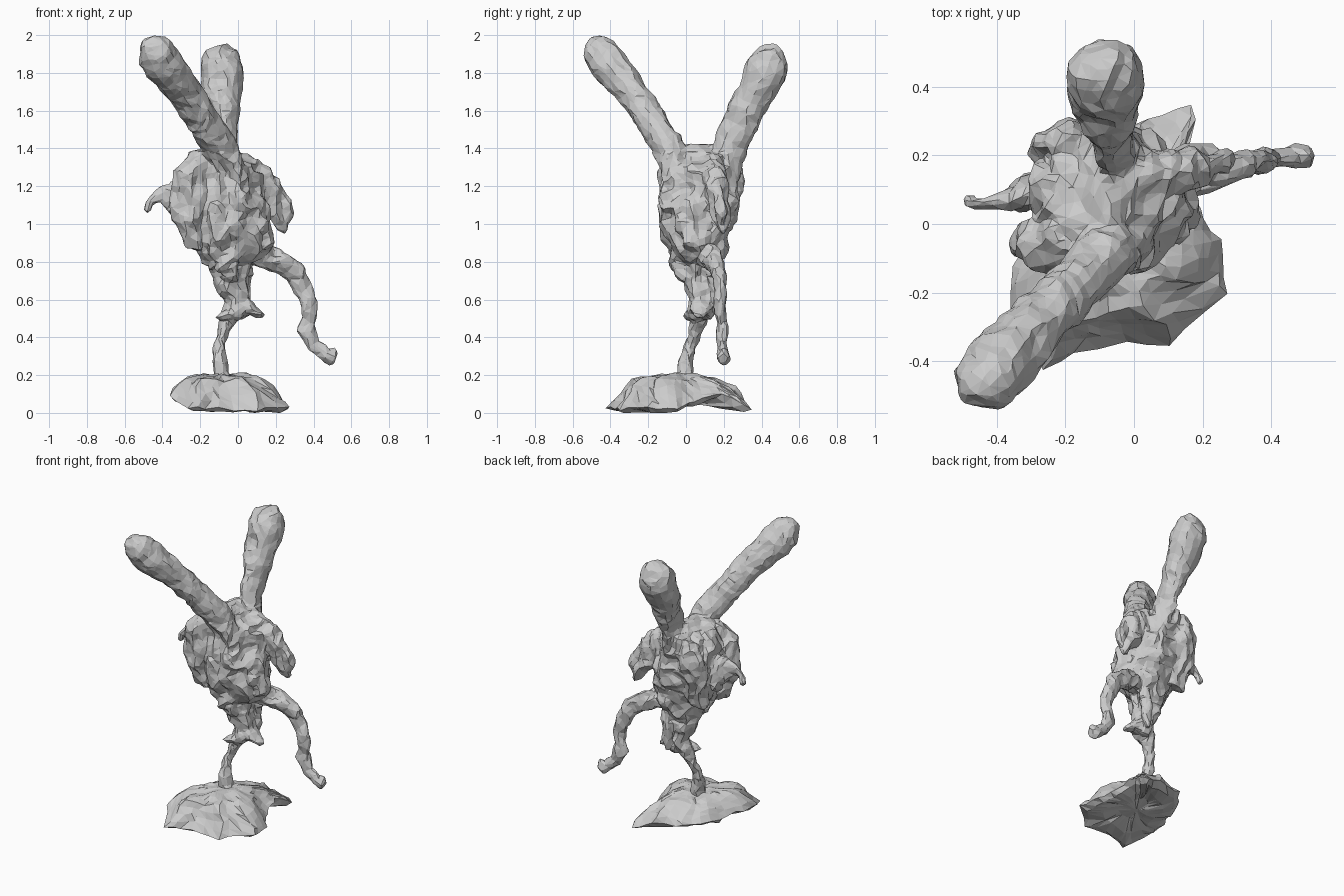
import bpy, bmesh, math
from mathutils import Vector, noise


def crumple(p, amp, freq):
    # mixed broad and fine noise, like crushed foil
    return (noise.noise_vector(p * freq) + 0.5 * noise.noise_vector(p * freq * 2.3 + Vector((5, 1, 9)))) * amp


def spline(a, b, c, d, t):
    return 0.5 * ((2 * b) + (c - a) * t + (2 * a - 5 * b + 4 * c - d) * t * t + (3 * b - a - 3 * c + d) * t ** 3)


def finish(name, bm):
    bmesh.ops.recalc_face_normals(bm, faces=bm.faces)
    me = bpy.data.meshes.new(name)
    bm.to_mesh(me)
    bm.free()
    ob = bpy.data.objects.new(name, me)
    bpy.context.collection.objects.link(ob)
    return ob


def bridge(bm, r1, r2):
    n = len(r1)
    for i in range(n):
        j = (i + 1) % n
        q = (r1[i], r1[j], r2[j], r2[i])
        bm.faces.new(q[:3])
        bm.faces.new((q[0], q[2], q[3]))


parts = []


def loft(name, pts, sides=14, steps=4, amp=0.012, freq=9, pleats=0.0, level=False):
    """pts: (x, y, z, half width, half depth); depth runs roughly along y."""
    P = [Vector(p[:3]) for p in pts]
    bm = bmesh.new()
    rings = []
    last = len(P) - 1
    for i in range(last):
        a, b, c, d = P[max(i - 1, 0)], P[i], P[i + 1], P[min(i + 2, last)]
        for s in range(steps + (i == last - 1)):
            t = s / steps
            pos = spline(a, b, c, d, t)
            tan = spline(a, b, c, d, t + 0.02) - spline(a, b, c, d, t - 0.02)
            if level:
                tan = Vector((0, 0, 1))
            u = tan.cross(Vector((0, 1, 0))).normalized()
            v = u.cross(tan).normalized()
            w = pts[i][3] + (pts[i + 1][3] - pts[i][3]) * t
            h = pts[i][4] + (pts[i + 1][4] - pts[i][4]) * t
            ring = []
            for k in range(sides):
                ang = 2 * math.pi * k / sides
                f = 1 + pleats * math.sin(ang * 5 + pos.z * 4)
                co = pos + u * (w * f * math.cos(ang)) + v * (h * f * math.sin(ang))
                ring.append(bm.verts.new(co + crumple(co, amp, freq)))
            rings.append(ring)
    for r1, r2 in zip(rings, rings[1:]):
        bridge(bm, r1, r2)
    bm.faces.new(rings[0])
    bm.faces.new(rings[-1])
    parts.append(finish(name, bm))


# raised legs, thick rounded ends tapering into the body
loft("front_leg", [(-.47, -.52, 1.96, .03, .03), (-.445, -.475, 1.925, .09, .085), (-.395, -.415, 1.85, .108, .10),
                   (-.29, -.30, 1.72, .09, .085), (-.20, -.205, 1.57, .09, .08), (-.10, -.10, 1.42, .085, .085),
                   (-.03, -.04, 1.27, .07, .09), (.02, -.03, 1.12, .05, .07)], amp=.013)
loft("back_leg", [(-.08, .495, 1.93, .03, .03), (-.08, .465, 1.895, .09, .085), (-.085, .425, 1.81, .12, .115),
                  (-.085, .37, 1.70, .105, .10), (-.07, .30, 1.56, .07, .095), (-.06, .235, 1.42, .05, .09),
                  (-.05, .19, 1.27, .08, .09)], amp=.013)

# crushed torso and hips
loft("torso", [(-.09, .09, 1.42, .04, .09), (-.11, .09, 1.37, .12, .17), (-.10, .08, 1.27, .20, .20),
               (-.07, .07, 1.12, .22, .205), (-.05, .06, 1.0, .22, .185), (-.02, .06, .90, .20, .155),
               (-.03, .07, .82, .14, .12), (-.04, .08, .75, .06, .08)],
     sides=28, amp=.03, freq=7, pleats=.05, level=True)

# hanging cloth folds around the body
loft("right_fold", [(-.03, .10, 1.34, .05, .06), (.08, .14, 1.26, .08, .07), (.18, .17, 1.14, .085, .055),
                    (.235, .19, 1.03, .055, .045), (.255, .2, .96, .015, .015)], amp=.018)
loft("left_fold", [(-.17, -.02, 1.36, .06, .07), (-.24, -.05, 1.25, .09, .08), (-.265, -.06, 1.08, .085, .07),
                   (-.255, -.05, .94, .06, .05), (-.23, -.05, .86, .04, .02)], amp=.024)
loft("left_back_fold", [(-.14, .2, 1.35, .06, .06), (-.19, .23, 1.22, .09, .075), (-.2, .2, 1.06, .09, .06),
                        (-.19, .15, .9, .06, .04)], amp=.022)
loft("front_fold", [(-.11, -.09, 1.10, .03, .035), (-.10, -.1, 1.0, .055, .04), (-.08, -.06, .86, .06, .045),
                    (-.05, -.02, .76, .05, .045), (-.03, .0, .69, .02, .02)], amp=.02)
loft("lower_left_fold", [(-.16, .0, 1.0, .05, .04), (-.17, .02, .88, .04, .05), (-.16, .03, .79, .015, .02)], amp=.012)

# free arms
loft("left_arm", [(-.26, .10, 1.12, .15, .07), (-.33, .085, 1.14, .09, .04), (-.41, .065, 1.15, .04, .022),
                  (-.46, .06, 1.12, .025, .02), (-.475, .065, 1.08, .024, .022), (-.47, .065, 1.06, .012, .012)],
     sides=10, amp=.006)
loft("right_arm", [(.04, .10, .84, .07, .06), (.17, .135, .82, .06, .045), (.27, .165, .77, .05, .04),
                   (.35, .18, .66, .05, .035), (.385, .18, .55, .042, .03), (.365, .185, .45, .05, .032),
                   (.40, .19, .365, .035, .028), (.455, .195, .32, .032, .028), (.49, .2, .30, .05, .035),
                   (.52, .2, .29, .03, .025)], sides=10, amp=.012, freq=14)

# hanging head with a ragged collar below
loft("head", [(-.04, .08, .86, .10, .09), (-.045, .075, .76, .10, .10), (-.03, .075, .66, .075, .08),
              (-.01, .08, .58, .06, .065), (.01, .08, .53, .075, .065), (-.01, .08, .50, .05, .05)],
     amp=.022, freq=11, pleats=.12, level=True)
loft("rear_lock", [(.02, .15, .84, .04, .03), (.03, .155, .72, .04, .035), (.03, .16, .6, .035, .025),
                   (.03, .16, .52, .012, .012)], sides=8, amp=.01)
loft("collar_left", [(.0, .05, .53, .04, .045), (-.07, .02, .515, .025, .035), (-.125, .0, .50, .012, .015)],
     sides=8, amp=.006)
loft("collar_right", [(.0, .08, .60, .03, .05), (.06, .08, .555, .035, .06), (.135, .06, .515, .012, .03)],
     sides=8, amp=.006)

# supporting arm
loft("support_arm", [(-.02, .08, .60, .05, .05), (-.05, .07, .5, .038, .045), (-.085, .045, .41, .03, .038),
                     (-.10, .02, .35, .033, .033), (-.095, .0, .28, .038, .038), (-.085, -.01, .18, .05, .05)],
     sides=10, amp=.011, freq=14)


# fuse the figure into one continuous skin, crush it, then reduce to facets
bpy.ops.object.select_all(action='DESELECT')
for ob in parts:
    ob.select_set(True)
figure = parts[2]
bpy.context.view_layer.objects.active = figure
bpy.ops.object.join()
figure.name = "handstand_figure"
skin = figure.modifiers.new("skin", 'REMESH')
skin.mode = 'VOXEL'
skin.voxel_size = .01
bpy.ops.object.modifier_apply(modifier="skin")
normals = [v.normal.copy() for v in figure.data.vertices]
for v, n in zip(figure.data.vertices, normals):
    p = v.co.copy()
    # sharp creases on the body and head, gentler on the legs
    amp = .045 if .72 < p.z < 1.38 and abs(p.x) < .36 else .018
    q = Vector((p.x * 9, p.y * 9, p.z * 5))
    v.co += n * amp * (.27 - abs(noise.noise(q + noise.noise_vector(q * .7)))) + crumple(p, .005, 16)
facets = figure.modifiers.new("facets", 'DECIMATE')
facets.ratio = .07


# crumpled mound base, hollow underneath
def mound():
    outline = [(.26, -.2), (.245, -.06), (.19, .06), (.15, .19), (.18, .34), (.03, .31), (-.16, .24), (-.27, .1),
               (-.31, -.08), (-.36, -.25), (-.26, -.41), (-.1, -.36), (.1, -.35)]
    rim = [.02, .03, .05, .10, .02, .06, .08, .09, .10, .09, .03, .02, .02]
    n = len(outline)
    c = Vector((-.06, -.05, 0))
    edge = []
    for i in range(n):
        for s in range(3):
            t = s / 3
            p = Vector(outline[i]).lerp(Vector(outline[(i + 1) % n]), t)
            edge.append(Vector((p.x, p.y, rim[i] * (1 - t) + rim[(i + 1) % n] * t)))
    bm = bmesh.new()
    rings = []
    levels = [(t, 1) for t in (.06, .2, .35, .5, .62, .74, .84, .93, 1)] + [(t, 0) for t in (.88, .6, .3, .06)]
    for t, top in levels:
        ring = []
        for e in edge:
            p = c + (e - c) * t
            p.z = e.z + (.20 - e.z) * (1 - t ** 3.6) if top else e.z * t + .05 * (1 - t) - .02 * (t > .5)
            p += crumple(p, .028 if t > .1 else 0, 9)
            p.z = max(p.z, 0)
            ring.append(bm.verts.new(p))
        rings.append(ring)
    for r1, r2 in zip(rings, rings[1:]):
        bridge(bm, r1, r2)
    bm.faces.new(rings[0])
    bm.faces.new(rings[-1])
    finish("base_mound", bm)


mound()
